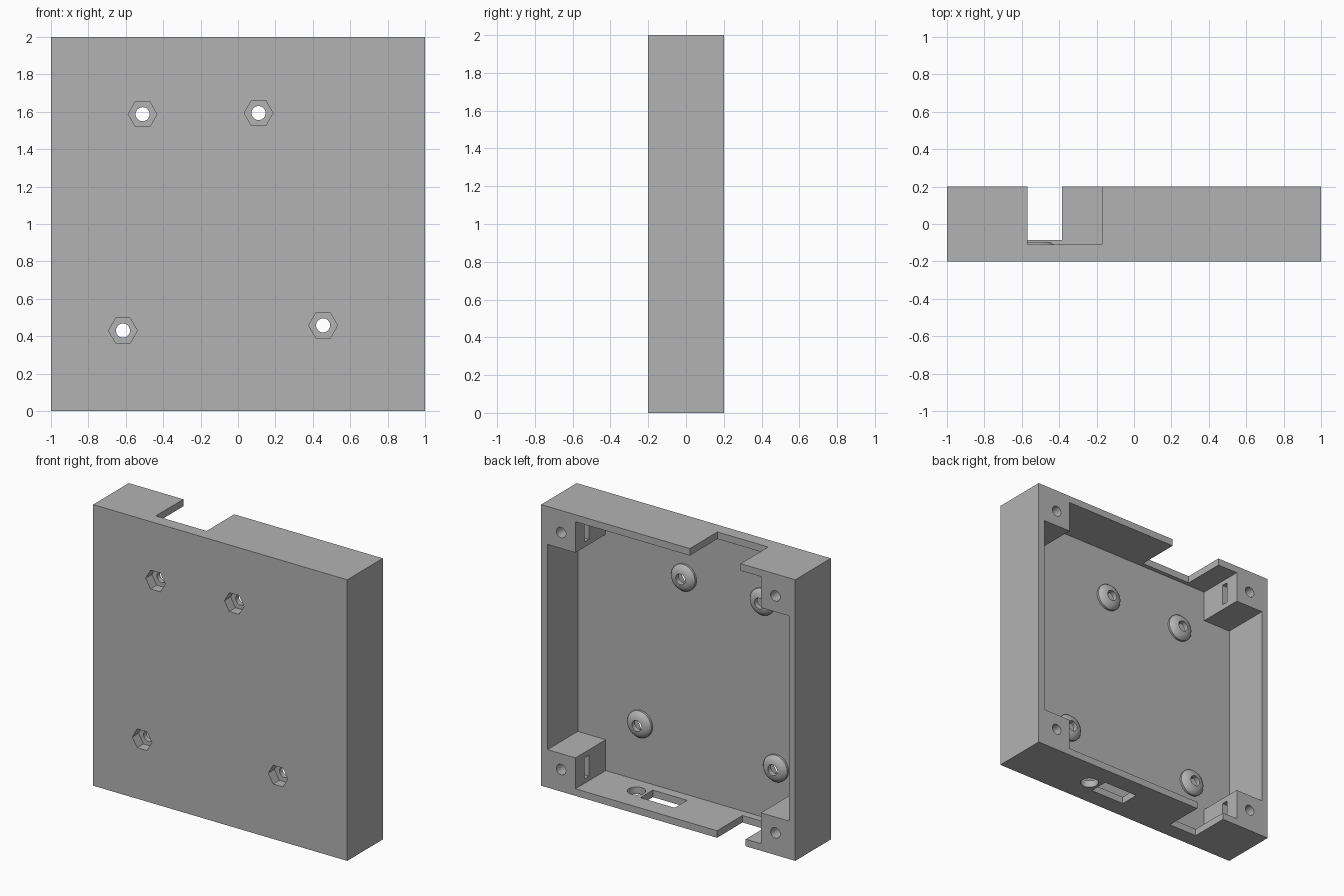
import bpy
import bmesh
from math import radians
from mathutils import Matrix, Vector

old = bpy.data.objects.get("Cube")
if old:
    bpy.data.objects.remove(old, do_unlink=True)

grey = bpy.data.materials.new("plain grey")
grey.use_nodes = True
colour = (0.45, 0.45, 0.45, 1)
grey.diffuse_color = colour
grey.node_tree.nodes["Principled BSDF"].inputs["Base Color"].default_value = colour

HALF, DEPTH = 1.0, 0.2          # outer half width and half depth
WALL, FLOOR, POST = 0.95, -0.14, 0.73


def make_object(name, bm):
    bmesh.ops.recalc_face_normals(bm, faces=bm.faces)
    mesh = bpy.data.meshes.new(name)
    bm.to_mesh(mesh)
    bm.free()
    mesh.materials.append(grey)
    obj = bpy.data.objects.new(name, mesh)
    bpy.context.collection.objects.link(obj)
    return obj


def box(name, low, high):
    bm = bmesh.new()
    low, high = Vector(low), Vector(high)
    place = Matrix.Translation((low + high) / 2) @ Matrix.Diagonal((*(high - low), 1))
    bmesh.ops.create_cube(bm, size=1, matrix=place)
    return make_object(name, bm)


def lathe(name, x, z, rings, sides=32, axis="Y"):
    """Closed solid from (radius, position) rings along Y, or along Z with z read as y."""
    bm = bmesh.new()
    turn = Matrix.Rotation(radians(-90), 3, "X") if axis == "Y" else Matrix()
    centre = Vector((x, 0, z)) if axis == "Y" else Vector((x, z, 0))
    loops = []
    for radius, along in rings:
        loop = []
        for i in range(sides):
            spin = Matrix.Rotation(radians(360 * i / sides), 3, "Z")
            loop.append(bm.verts.new(centre + turn @ (spin @ Vector((radius, 0, along)))))
        loops.append(loop)
    for a, b in zip(loops, loops[1:]):
        for i in range(sides):
            j = (i + 1) % sides
            bm.faces.new((a[i], a[j], b[j], b[i]))
    bm.faces.new(loops[0])
    bm.faces.new(loops[-1])
    return make_object(name, bm)


def combine(target, tool, operation="DIFFERENCE"):
    mod = target.modifiers.new("cut", "BOOLEAN")
    mod.operation, mod.solver, mod.object = operation, "EXACT", tool
    graph = bpy.context.evaluated_depsgraph_get()
    target_mesh = bpy.data.meshes.new_from_object(target.evaluated_get(graph))
    target.modifiers.clear()
    target.data = target_mesh
    bpy.data.objects.remove(tool, do_unlink=True)


# Open-backed tray
case = box("case", (-HALF, -DEPTH, 0), (HALF, DEPTH, 2 * HALF))

# Cavity that leaves a square post in each corner
bm = bmesh.new()
quarter = [(WALL, -POST), (WALL, POST), (POST, POST)]
outline = []
for k in range(4):
    turn = Matrix.Rotation(radians(90 * k), 2)
    outline += [turn @ Vector(p) for p in quarter]
face = bm.faces.new([bm.verts.new((p.x, FLOOR, p.y + HALF)) for p in outline])
grown = bmesh.ops.extrude_face_region(bm, geom=[face])
bmesh.ops.translate(bm, vec=(0, 0.5, 0),
                    verts=[v for v in grown["geom"] if isinstance(v, bmesh.types.BMVert)])
combine(case, make_object("cavity", bm))

# Screw standoffs with hexagonal nut pockets behind them
for x, z in [(-0.51, 1.587), (0.11, 1.593), (-0.615, 0.43), (0.455, 0.458)]:
    profile = [(0.095, FLOOR - 0.02), (0.095, FLOOR + 0.015),
               (0.085, FLOOR + 0.028), (0.06, FLOOR + 0.045)]
    combine(case, lathe("standoff", x, z, profile), "UNION")
    combine(case, lathe("nut_pocket", x, z, [(0.077, -0.3), (0.077, -0.13)], 6))
    combine(case, lathe("screw_hole", x, z, [(0.0375, -0.3), (0.0375, 0)]))

# Corner posts: blind screw hole and a nut slot opening inwards
for sx in (-1, 1):
    for sz in (-1, 1):
        x, z = sx * 0.843, HALF + sz * 0.843
        combine(case, lathe("post_hole", x, z, [(0.037, -0.08), (0.037, 0.3)]))
        ends = sorted((sx * 0.7, sx * 0.915))
        combine(case, box("nut_slot", (ends[0], 0.05, z - 0.075), (ends[1], 0.1, z + 0.075)))

# Cable notches in the top and bottom walls
combine(case, box("top_notch", (-0.57, -0.11, 1.9), (-0.17, 0.3, 2.1)))
combine(case, box("bottom_notch", (-0.61, -0.085, -0.1), (-0.385, 0.3, 0.1)))

# Socket openings in the bottom wall
combine(case, box("socket_opening", (0.04, -0.07, -0.1), (0.31, 0.07, 0.1)))
combine(case, lathe("round_opening", 0.39, 0, [(0.06, -0.1), (0.06, 0.1)], axis="Z"))

bpy.ops.object.select_all(action="DESELECT")
case.select_set(True)
bpy.context.view_layer.objects.active = case
bpy.ops.object.shade_smooth_by_angle(angle=radians(35))
